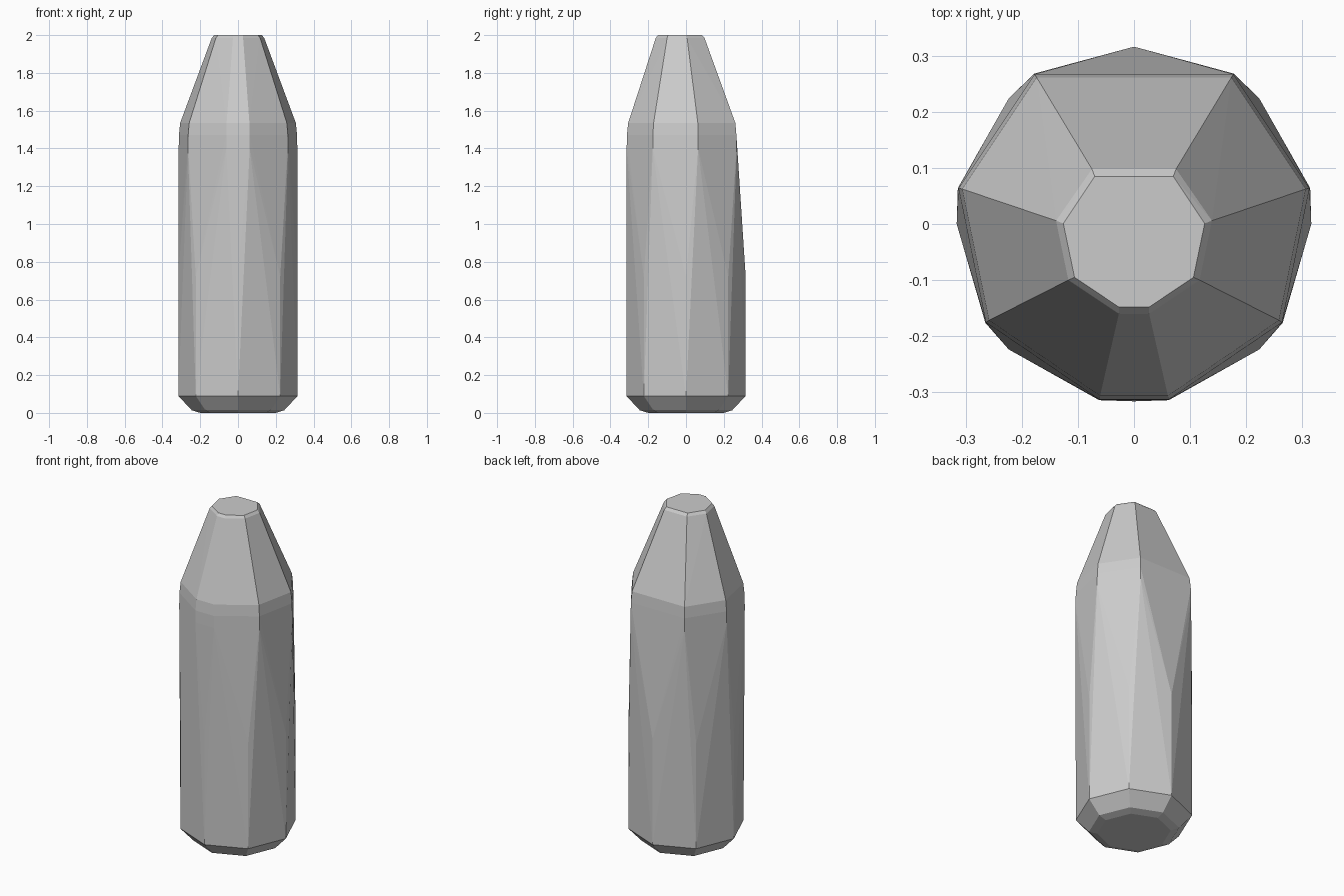
import bpy
import bmesh
import math

cube = bpy.data.objects.get("Cube")
if cube:
    bpy.data.objects.remove(cube)

grey = bpy.data.materials.new("neutral grey")
grey.use_nodes = True
colour = (0.6, 0.6, 0.6, 1)
grey.diffuse_color = colour
grey.node_tree.nodes["Principled BSDF"].inputs["Base Color"].default_value = colour


def octagon(radius, z):
    """Regular eight-sided ring."""
    return [(radius * math.cos(i * math.pi / 4), radius * math.sin(i * math.pi / 4), z)
            for i in range(8)]


def mirrored(half, z, scale=1.0):
    """Ring given by its left half, mirrored across x."""
    return [(side * x * scale, y * scale, z) for x, y in half for side in (1, -1)]


# Half outlines of the shoulder and of the tip
shoulder = [(0.178, 0.268), (0.314, 0.064), (0.265, -0.176), (0.062, -0.314)]
tip_outer = [(0.075, 0.098), (0.139, 0.006), (0.117, -0.1), (0.027, -0.16)]
tip_inner = [(0.07, 0.085), (0.126, 0.001), (0.106, -0.095), (0.027, -0.148)]

# Chamfered foot and straight octagonal lower body
points = octagon(0.2, 0) + octagon(0.245, 0.014)
points += octagon(0.316, 0.09) + octagon(0.316, 0.72)
# Rounded shoulder, then the taper to a bevelled flat tip
points += mirrored(shoulder, 1.40)
points += mirrored(shoulder, 1.47, 0.996)
points += mirrored(shoulder, 1.535, 0.975)
points += mirrored(tip_outer, 1.985) + mirrored(tip_inner, 2.0)

# Skin the rings with one convex faceted shell
bm = bmesh.new()
for p in points:
    bm.verts.new(p)
hull = bmesh.ops.convex_hull(bm, input=bm.verts)
loose = [v for v in bm.verts if not v.link_faces]
bmesh.ops.delete(bm, geom=loose, context="VERTS")
bmesh.ops.dissolve_limit(bm, angle_limit=math.radians(0.5),
                         verts=bm.verts, edges=bm.edges)
bmesh.ops.recalc_face_normals(bm, faces=bm.faces)

mesh = bpy.data.meshes.new("tapered_body")
bm.to_mesh(mesh)
bm.free()
mesh.materials.append(grey)
body = bpy.data.objects.new("tapered_body", mesh)
bpy.context.collection.objects.link(body)
